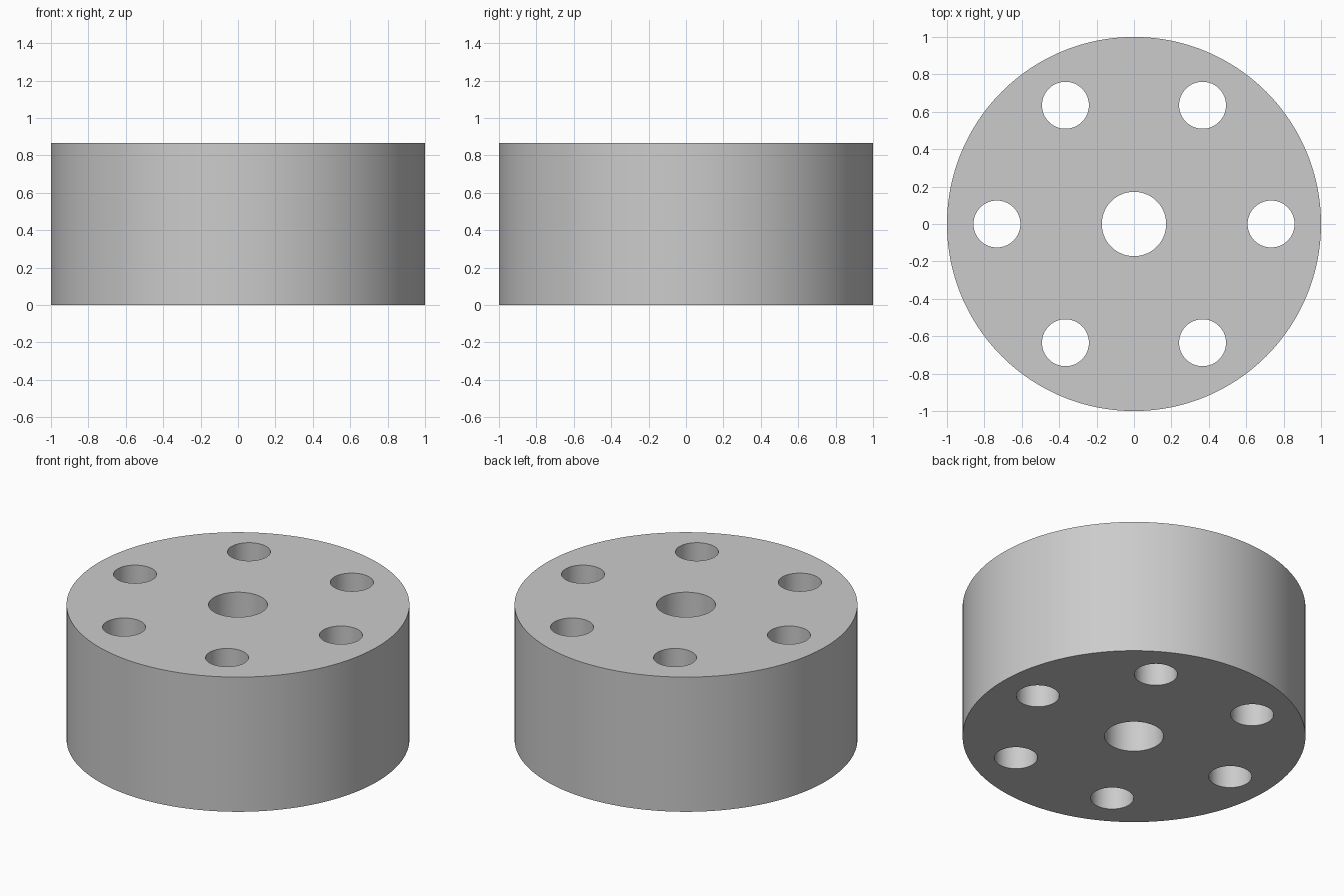
import bpy
from math import cos, sin, radians

if "Cube" in bpy.data.objects:
    bpy.data.objects.remove(bpy.data.objects["Cube"])

HEIGHT = 0.867
BOLT_CIRCLE = 0.733


def cylinder(name, radius, depth, x=0, y=0, sides=96):
    bpy.ops.mesh.primitive_cylinder_add(vertices=sides, radius=radius, depth=depth,
                                        location=(x, y, HEIGHT / 2))
    obj = bpy.context.object
    obj.name = name
    return obj


# Solid disc
body = cylinder("drilled_disc", 1.0, HEIGHT, sides=192)

# Cutters: centre bore and six bolt holes
cutters = [cylinder("centre_bore_cutter", 0.172, HEIGHT + 0.4)]
for i in range(6):
    a = radians(60 * i)
    cutters.append(cylinder(f"bolt_hole_cutter_{i + 1}", 0.1255, HEIGHT + 0.4,
                            BOLT_CIRCLE * cos(a), BOLT_CIRCLE * sin(a), sides=64))

# Drill every hole right through
for cutter in cutters:
    cutter.hide_render = True
    mod = body.modifiers.new(cutter.name, 'BOOLEAN')
    mod.operation = 'DIFFERENCE'
    mod.solver = 'EXACT'
    mod.object = cutter
    bpy.context.view_layer.objects.active = body
    bpy.ops.object.modifier_apply(modifier=mod.name)
    bpy.data.objects.remove(cutter)

# Smooth walls with crisp rims
bpy.ops.object.select_all(action='DESELECT')
body.select_set(True)
bpy.context.view_layer.objects.active = body
bpy.ops.object.shade_smooth_by_angle(angle=radians(30))
